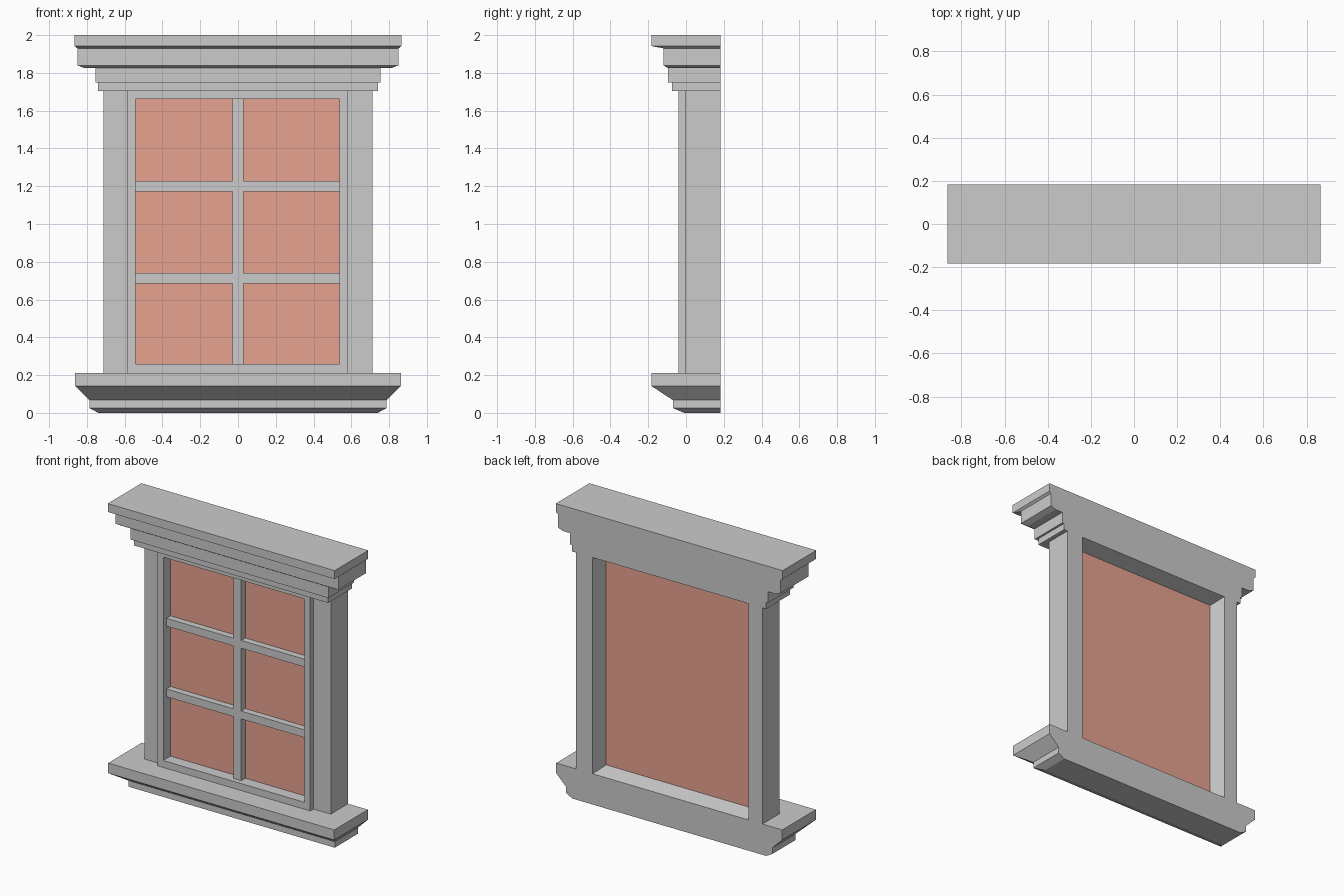
import bpy, bmesh

if "Cube" in bpy.data.objects:
    bpy.data.objects.remove(bpy.data.objects["Cube"])

BACK = 0.183


def loft(name, rings, material=None, closed=False):
    """Skin a stack of equal-length point rings; cap the ends or join them up."""
    bm = bmesh.new()
    loops = [[bm.verts.new(p) for p in ring] for ring in rings]
    n = len(loops[0])
    pairs = list(zip(loops, loops[1:]))
    if closed:
        pairs.append((loops[-1], loops[0]))
    else:
        bm.faces.new(loops[0])
        bm.faces.new(loops[-1])
    for a, b in pairs:
        for i in range(n):
            j = (i + 1) % n
            bm.faces.new((a[i], a[j], b[j], b[i]))
    bmesh.ops.recalc_face_normals(bm, faces=bm.faces)
    mesh = bpy.data.meshes.new(name)
    bm.to_mesh(mesh)
    bm.free()
    obj = bpy.data.objects.new(name, mesh)
    bpy.context.collection.objects.link(obj)
    if material:
        mesh.materials.append(material)
    return obj


def moulding(name, profile):
    """Profile rows: height, half width, front y; the back stays flat."""
    return loft(name, [[(-w, y, z), (w, y, z), (w, BACK, z), (-w, BACK, z)]
                       for z, w, y in profile])


def prism(name, outline, z0, z1, material=None):
    return loft(name, [[(x, y, z) for x, y in outline] for z in (z0, z1)], material)


def box(name, x0, x1, y0, y1, z0, z1, material=None):
    return prism(name, [(x0, y0), (x1, y0), (x1, y1), (x0, y1)], z0, z1, material)


def rect(x0, x1, z0, z1, y):
    return [(x0, y, z0), (x1, y, z0), (x1, y, z1), (x0, y, z1)]


# stepped sill and crown
Z0, Z1 = 0.212, 1.703
moulding("sill", [(0, 0.74, -0.01), (0.026, 0.787, -0.07), (0.068, 0.787, -0.07),
                  (0.142, 0.862, -0.183), (Z0, 0.862, -0.183)])
moulding("crown", [(Z1, 0.74, -0.075), (1.748, 0.74, -0.075),
                   (1.748, 0.755, -0.095), (1.825, 0.755, -0.095),
                   (1.825, 0.812, -0.095), (1.84, 0.85, -0.12),
                   (1.93, 0.85, -0.12), (1.942, 0.865, -0.183),
                   (2.0, 0.865, -0.183)])

# side jambs
box("jamb_left", -0.711, -0.605, -0.005, BACK, Z0, Z1)
box("jamb_right", 0.584, 0.711, -0.005, BACK, Z0, Z1)

# sash frame standing proud of the jambs
F0, F1 = -0.04, 0.04
box("frame_left", -0.585, -0.542, F0, F1, Z0, Z1)
box("frame_right", 0.537, 0.579, F0, F1, Z0, Z1)
box("frame_bottom", -0.542, 0.537, F0, F1, Z0, 0.26)
box("frame_top", -0.542, 0.537, F0, F1, 1.662, Z1)
box("frame_filler_left", -0.605, -0.585, -0.005, F1, Z0, Z1)
box("frame_filler_right", 0.579, 0.584, -0.005, F1, Z0, Z1)

# glazing bars
box("bar_vertical", -0.029, 0.028, -0.005, F1, 0.26, 1.662)
for i, z in enumerate((0.713, 1.2)):
    for side, x0, x1 in (("left", -0.542, -0.029), ("right", 0.028, 0.537)):
        box(f"bar_{side}_{i + 1}", x0, x1, -0.005, F1, z - 0.027, z + 0.027)

# pane behind the bars
G1 = 0.074
inner = (-0.578, 0.557, Z0 + 0.027, Z1 - 0.027)
glass = bpy.data.materials.new("glass")
glass.diffuse_color = (0.8, 0.36, 0.28, 1)
glass.use_nodes = True
glass.node_tree.nodes["Principled BSDF"].inputs["Base Color"].default_value = glass.diffuse_color
box("glass_pane", inner[0], inner[1], F1, G1, inner[2], inner[3], glass)

# splayed lining from the back of the opening in to the pane
outer = (-0.605, 0.584, Z0, Z1)
loft("splayed_lining", [rect(*outer, BACK), rect(*inner, G1), rect(*inner, F1),
                        rect(*outer, F1)], closed=True)
